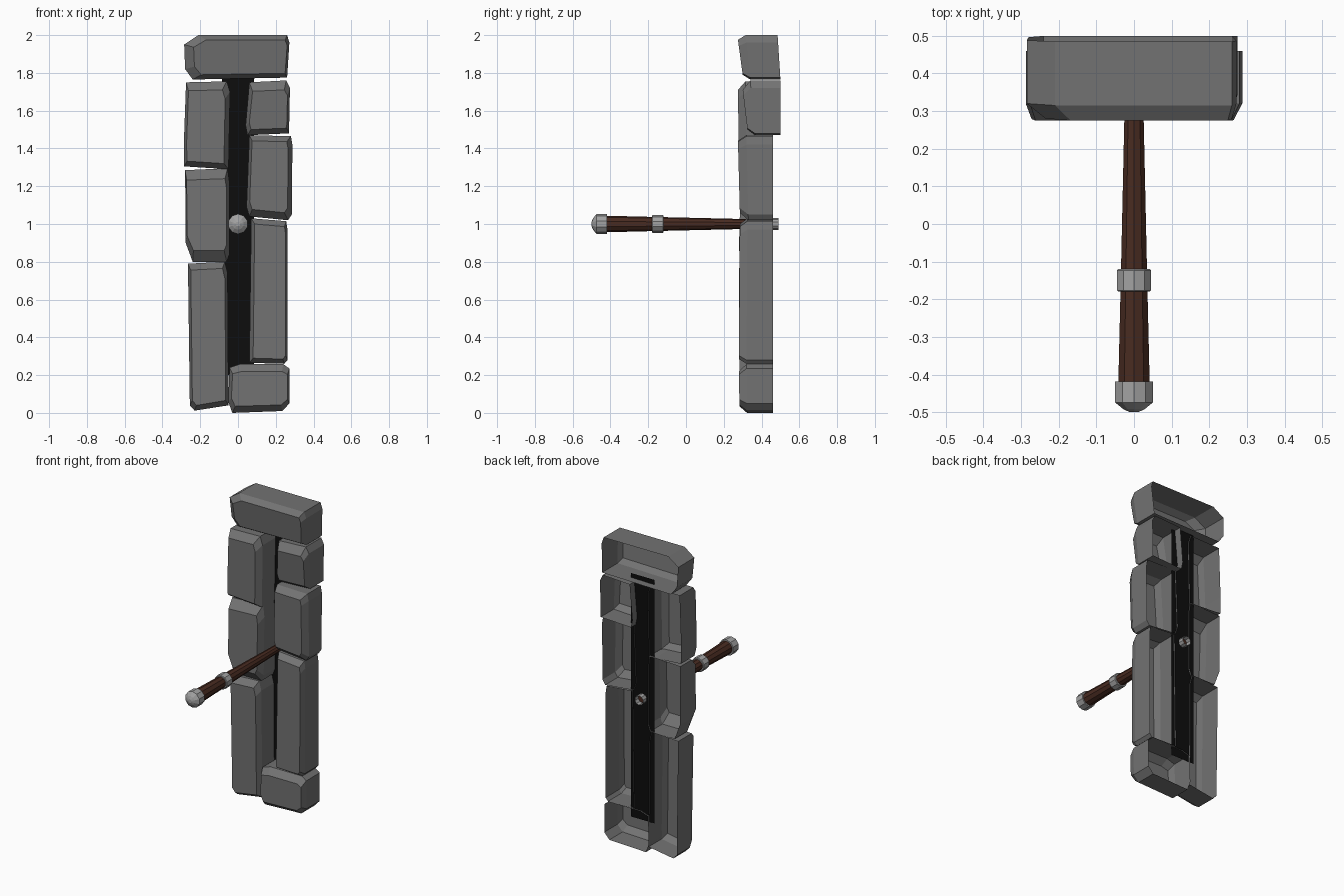
import bpy, bmesh, math

if "Cube" in bpy.data.objects:
    bpy.data.objects.remove(bpy.data.objects["Cube"])


def material(name, rgb):
    m = bpy.data.materials.new(name)
    m.diffuse_color = (*rgb, 1)
    m.use_nodes = True
    m.node_tree.nodes["Principled BSDF"].inputs["Base Color"].default_value = m.diffuse_color
    return m


STONE = material("grey stone", (0.17, 0.17, 0.17))
WOOD = material("dark wood", (0.065, 0.024, 0.015))
METAL = material("light metal", (0.36, 0.36, 0.36))
BLACK = material("black slot", (0.004, 0.004, 0.004))


def finish(bm, name, mat):
    bmesh.ops.recalc_face_normals(bm, faces=bm.faces)
    me = bpy.data.meshes.new(name)
    bm.to_mesh(me)
    bm.free()
    me.materials.append(mat)
    ob = bpy.data.objects.new(name, me)
    bpy.context.collection.objects.link(ob)
    return ob


def bridge(bm, a, b):
    n = len(a)
    for i in range(n):
        bm.faces.new((a[i], a[(i + 1) % n], b[(i + 1) % n], b[i]))


def stone(name, outline, front, y_low, y_high, back=(0.46, 0.46), bevel=0.04):
    """Open-backed stone: outline in (x, z), front face squeezed into the
    rectangle front = (x0, x1, z0, z1), front/back depth given low and high."""
    xs, zs = [p[0] for p in outline], [p[1] for p in outline]
    bx0, bx1, bz0, bz1 = min(xs), max(xs), min(zs), max(zs)
    fx0, fx1, fz0, fz1 = front
    bm = bmesh.new()
    loops = [[], [], []]
    for x, z in outline:
        u, t = (x - bx0) / (bx1 - bx0), (z - bz0) / (bz1 - bz0)
        y = y_low + (y_high - y_low) * t
        loops[0].append(bm.verts.new((x, back[0] + (back[1] - back[0]) * t, z)))
        loops[1].append(bm.verts.new((x, y + bevel, z)))
        loops[2].append(bm.verts.new((fx0 + (fx1 - fx0) * u, y, fz0 + (fz1 - fz0) * t)))
    bridge(bm, loops[0], loops[1])
    bridge(bm, loops[1], loops[2])
    bm.faces.new(loops[2])
    finish(bm, name, STONE)


# Stones framing the slot
stone("lintel_stone",
      [(-.285, 1.95), (-.21, 2.0), (.26, 2.0), (.272, 1.96), (.26, 1.775), (-.24, 1.765), (-.28, 1.82)],
      (-.235, .26, 1.79, 1.975), .30, .275, (.5, .485))
stone("upper_left_stone",
      [(-.275, 1.75), (-.06, 1.755), (-.042, 1.70), (-.05, 1.29), (-.285, 1.305), (-.287, 1.42)],
      (-.272, -.068, 1.32, 1.71), .28, .275)
stone("middle_left_stone",
      [(-.28, 1.285), (-.055, 1.295), (-.045, 1.22), (-.045, .84), (-.06, .80), (-.24, .80), (-.277, .90)],
      (-.272, -.06, .86, 1.24), .28, .29, bevel=.05)
stone("lower_left_stone",
      [(-.265, .79), (-.07, .80), (-.055, .74), (-.05, .04), (-.23, .012), (-.255, .04)],
      (-.25, -.065, .04, .765), .285, .28)
stone("upper_right_stone",
      [(.06, 1.75), (.255, 1.76), (.275, 1.72), (.27, 1.48), (.05, 1.47), (.04, 1.52)],
      (.06, .262, 1.50, 1.71), .325, .30, (.5, .5))
stone("middle_right_stone",
      [(.06, 1.47), (.28, 1.465), (.288, 1.42), (.285, 1.05), (.265, 1.02), (.06, 1.04), (.045, 1.09)],
      (.062, .265, 1.06, 1.44), .285, .275, bevel=.045)
stone("lower_right_stone",
      [(.07, 1.03), (.255, 1.015), (.262, .97), (.262, .28), (.245, .26), (.06, .265)],
      (.08, .252, .285, 1.0), .28, .285)
stone("bottom_right_stone",
      [(-.045, .24), (.01, .258), (.24, .258), (.272, .235), (.272, .05), (.235, .01), (-.03, 0), (-.052, .06)],
      (-.035, .262, .035, .22), .283, .28)

# Black plate behind the slot
bm = bmesh.new()
bm.faces.new([bm.verts.new((x, .45, z)) for x, z in
              ((-.085, .2), (.085, .2), (.085, 1.8), (-.085, 1.8))])
finish(bm, "slot_plate", BLACK)


def turned(name, profile, mat, cap_start=True, cap_end=True, sides=10):
    """Faceted part along the lever axis from (y, radius) pairs."""
    bm = bmesh.new()
    rings = []
    for y, r in profile:
        rings.append([bm.verts.new((r * math.cos(a), y, 1 + r * math.sin(a)))
                      for a in (2 * math.pi * (i + .5) / sides for i in range(sides))])
    for a, b in zip(rings, rings[1:]):
        bridge(bm, a, b)
    if cap_start:
        bm.faces.new(rings[0])
    if cap_end:
        bm.faces.new(rings[-1])
    finish(bm, name, mat)


# Lever
turned("lever_handle", [(-.43, .044), (-.15, .037), (.28, .027), (.46, .024)], WOOD)
turned("lever_tip", [(-.5, .012), (-.492, .03), (-.474, .053), (-.418, .053)], METAL)
turned("lever_ring", [(-.18, .044), (-.177, .047), (-.123, .047), (-.12, .044)], METAL)
turned("lever_socket", [(.42, .031), (.49, .031)], METAL, False, False)
